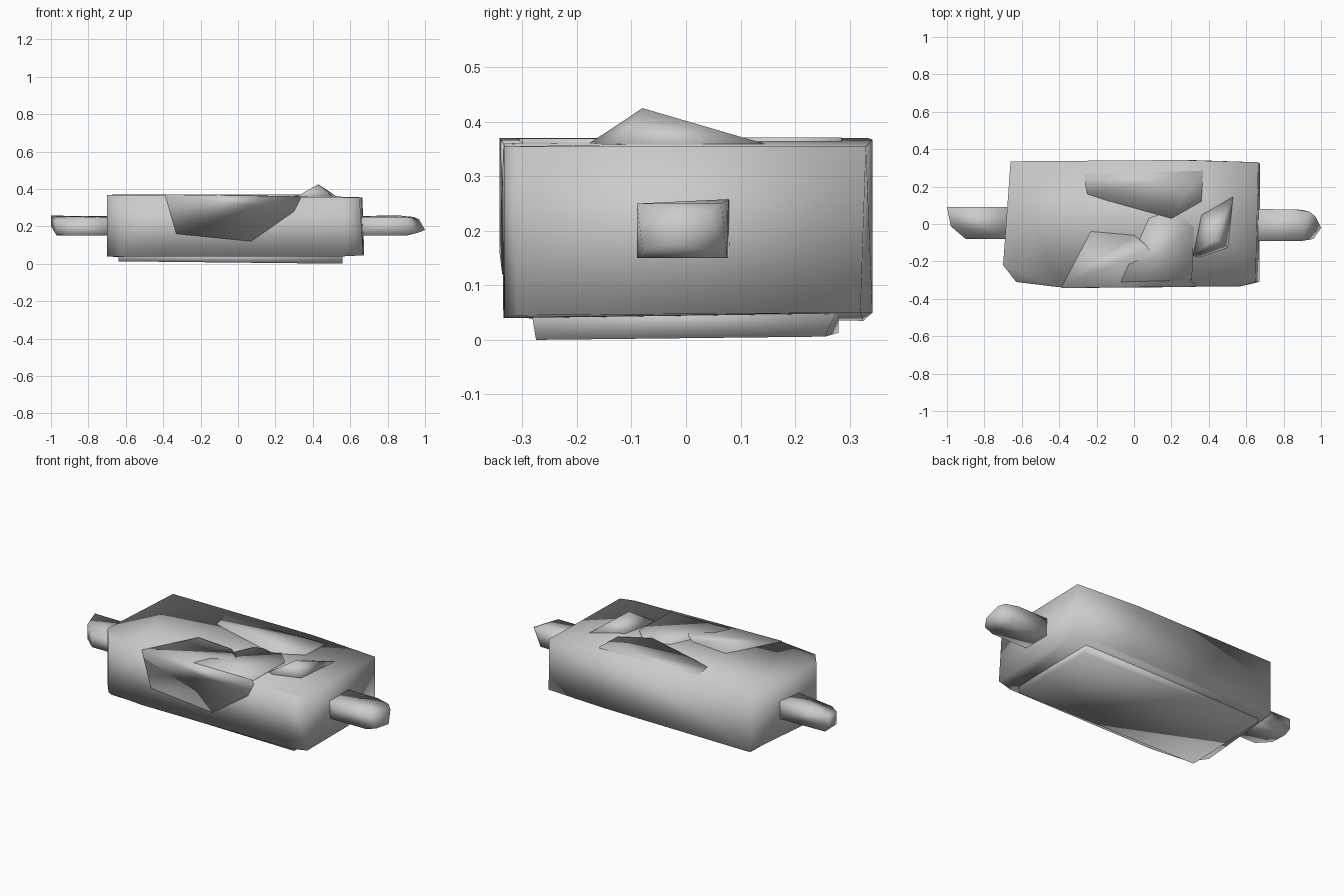
import bpy, bmesh


def hull(name, points, angle=None):
    """Smooth-shaded convex solid around a few corner points."""
    mesh = bpy.data.meshes.new(name)
    bm = bmesh.new()
    for p in points:
        bm.verts.new(p)
    res = bmesh.ops.convex_hull(bm, input=bm.verts)
    junk = [g for g in res["geom_interior"] + res["geom_unused"]
            if isinstance(g, bmesh.types.BMVert)]
    bmesh.ops.delete(bm, geom=list(set(junk)), context='VERTS')
    bmesh.ops.dissolve_limit(bm, angle_limit=0.01, verts=bm.verts, edges=bm.edges)
    bmesh.ops.recalc_face_normals(bm, faces=bm.faces)
    for f in bm.faces:
        f.smooth = True
    bm.to_mesh(mesh)
    bm.free()
    ob = bpy.data.objects.new(name, mesh)
    bpy.context.collection.objects.link(ob)
    return ob


def slab(name, outline, z0, z1):
    """Thin patch with an outline in x, y."""
    return hull(name, [(x, y, z) for x, y in outline for z in (z0, z1)])


# Main block, slightly skewed with one clipped corner
hull("body", [
    (-0.70, -0.22, 0.04), (-0.70, -0.22, 0.367),
    (-0.63, -0.31, 0.04), (-0.63, -0.31, 0.367),
    (-0.40, -0.335, 0.04), (-0.40, -0.338, 0.367),
    (0.57, -0.333, 0.04), (0.57, -0.333, 0.355),
    (0.67, -0.31, 0.045), (0.65, -0.31, 0.355),
    (0.675, 0.32, 0.05), (0.665, 0.33, 0.355),
    (0.30, 0.342, 0.05), (0.25, 0.342, 0.367),
    (-0.66, 0.335, 0.05), (-0.66, 0.335, 0.37),
    (-0.64, 0.325, 0.035)])

# Underside plate
hull("base_plate", [
    (-0.64, -0.285, 0.06), (-0.64, -0.275, 0.013),
    (0.56, -0.285, 0.06), (0.56, -0.275, 0.0),
    (0.56, 0.28, 0.06), (0.56, 0.255, 0.006),
    (-0.62, 0.28, 0.06), (-0.62, 0.28, 0.013)])

# Stub with a tapered tip on the right
hull("right_peg", [
    (0.60, -0.09, 0.15), (0.60, 0.08, 0.15),
    (0.60, -0.09, 0.25), (0.60, 0.08, 0.255),
    (0.90, -0.09, 0.15), (0.90, 0.075, 0.15),
    (0.90, -0.09, 0.25), (0.86, 0.078, 0.258),
    (0.94, 0.065, 0.25), (0.97, 0.04, 0.235),
    (0.96, -0.08, 0.165), (1.0, -0.02, 0.18)])

# Stub on the left, stepped: narrow lower front, full rear
hull("left_peg", [
    (-0.66, -0.08, 0.15), (-0.66, 0.09, 0.15),
    (-0.66, -0.08, 0.245), (-0.66, 0.09, 0.255),
    (-0.90, -0.08, 0.15), (-0.90, -0.08, 0.22),
    (-0.97, -0.02, 0.155), (-0.98, -0.01, 0.235),
    (-1.0, 0.09, 0.20), (-1.0, 0.09, 0.257), (-0.97, 0.085, 0.152)])

# Raised shard on the top
hull("top_peak", [
    (0.30, -0.18, 0.352), (0.34, -0.19, 0.352), (0.51, -0.13, 0.352),
    (0.54, 0.17, 0.352), (0.35, 0.07, 0.352), (0.43, -0.08, 0.425)])

# Thin wedge wrapping over the front top edge
hull("front_patch", [
    (-0.39, -0.342, 0.37), (-0.33, -0.342, 0.16), (0.07, -0.337, 0.12),
    (0.30, -0.337, 0.28), (0.34, -0.335, 0.36), (-0.23, -0.04, 0.371),
    (0.0, -0.06, 0.371), (0.07, -0.14, 0.37)])

# Thin overlapping patches on top
slab("back_top_patch", [(-0.27, 0.27), (0.37, 0.285), (0.36, 0.12),
                        (0.20, 0.03), (-0.16, 0.13), (-0.25, 0.16)], 0.35, 0.371)
slab("middle_top_patch", [(-0.07, -0.31), (0.31, -0.30), (0.32, -0.02),
                          (0.22, 0.08), (0.08, 0.03), (0.02, -0.13)], 0.35, 0.369)
